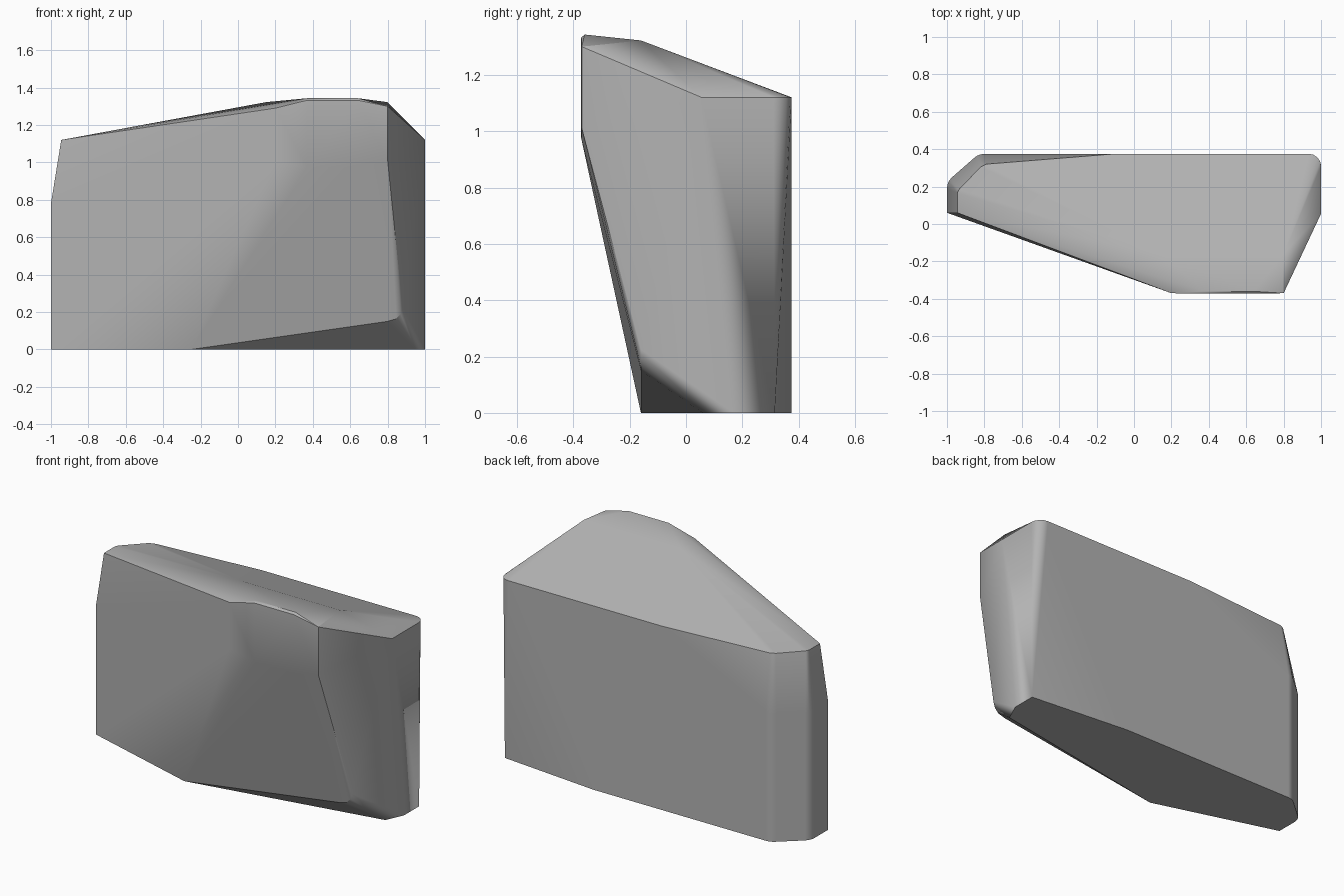
import bpy, bmesh, math

if "Cube" in bpy.data.objects:
    bpy.data.objects.remove(bpy.data.objects["Cube"])

# Stone colour
stone = bpy.data.materials.new("stone grey")
stone.diffuse_color = (0.45, 0.45, 0.45, 1)
stone.use_nodes = True
stone.node_tree.nodes["Principled BSDF"].inputs["Base Color"].default_value = stone.diffuse_color


def arc(cx, cy, r, a0, a1, n):
    """Points on a rounded plan corner."""
    return [(cx + r * math.cos(math.radians(a0 + (a1 - a0) * i / n)),
             cy + r * math.sin(math.radians(a0 + (a1 - a0) * i / n)))
            for i in range(n + 1)]


points = []

# Flat base
points += [(-0.25, -0.16, 0), (-1, 0.06, 0), (0.36, 0.375, 0),
           (1, 0.315, 0), (1, 0.17, 0), (0.95, 0.06, 0)]

# Left end: upright wall with a softened slanted corner, then a tapered cap
left_end = [(-1, 0.06)] + arc(-0.92, 0.19, 0.08, 180, 135, 3) + arc(-0.8, 0.295, 0.08, 135, 90, 3)
for x, y in left_end:
    points += [(x, y, 0), (x, y, 0.78)]
points += [(-0.945, 0.06, 1.12), (-0.945, 0.165, 1.12), (-0.935, 0.185, 1.12),
           (-0.82, 0.305, 1.12), (-0.79, 0.32, 1.12)]

# Back top edge and rounded right corner
points += [(-0.1, 0.375, 1.12)]
points += [(x, y, 1.12) for x, y in arc(0.935, 0.31, 0.065, 90, 0, 4)]
points += [(1, 0.055, 1.12)]

# Crest
points += [(0.15, -0.16, 1.322), (0.8, -0.16, 1.322),
           (0.37, -0.36, 1.343), (0.64, -0.36, 1.343)]

# Upright front facet
points += [(0.2, -0.37, 1.29), (0.37, -0.372, 1.332), (0.64, -0.372, 1.332),
           (0.8, -0.37, 1.3), (0.2, -0.37, 1.01), (0.37, -0.372, 0.975),
           (0.64, -0.372, 0.975), (0.8, -0.37, 1.01)]

# Undercut lower front corner
points += [(0.8, -0.16, 0.15), (0.845, -0.16, 0.163),
           (0.87, -0.16, 0.19), (0.88, -0.16, 0.225)]

# Wrap the corners into one closed block
bm = bmesh.new()
for p in points:
    bm.verts.new(p)
bmesh.ops.remove_doubles(bm, verts=bm.verts[:], dist=0.002)
hull = bmesh.ops.convex_hull(bm, input=bm.verts[:])
loose = [v for v in bm.verts if not v.link_faces]
bmesh.ops.delete(bm, geom=loose, context='VERTS')
bmesh.ops.dissolve_limit(bm, angle_limit=math.radians(0.5),
                         verts=bm.verts[:], edges=bm.edges[:])
bmesh.ops.recalc_face_normals(bm, faces=bm.faces[:])
mesh = bpy.data.meshes.new("boulder")
bm.to_mesh(mesh)
bm.free()
mesh.materials.append(stone)
boulder = bpy.data.objects.new("boulder", mesh)
bpy.context.collection.objects.link(boulder)

# Soft rounded corners, crisp facets
bpy.context.view_layer.objects.active = boulder
boulder.select_set(True)
bpy.ops.object.shade_smooth_by_angle(angle=math.radians(24))
weighted = boulder.modifiers.new("weighted normals", 'WEIGHTED_NORMAL')
weighted.weight = 100
weighted.keep_sharp = True
